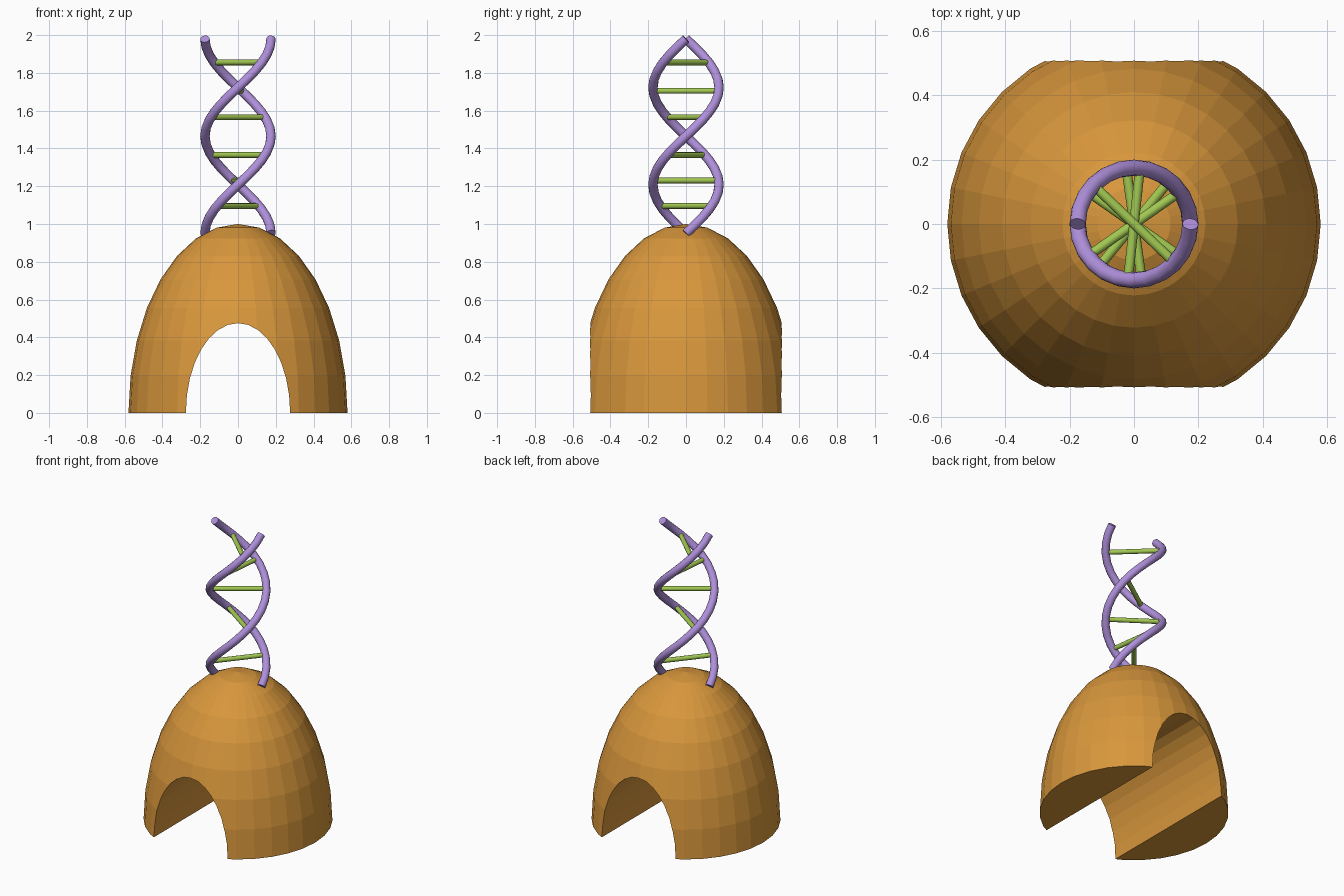
import bpy, bmesh
from math import sin, cos, tau, pi, radians
from mathutils import Vector, Matrix

if "Cube" in bpy.data.objects:
    bpy.data.objects.remove(bpy.data.objects["Cube"])

Z0, Z1, R = 0.95, 1.98, 0.175   # helix start, end and radius


def material(name, rgb):
    m = bpy.data.materials.new(name)
    m.diffuse_color = (*rgb, 1)
    m.use_nodes = True
    m.node_tree.nodes["Principled BSDF"].inputs["Base Color"].default_value = m.diffuse_color
    return m


def add_mesh(name, bm, mat=None):
    bmesh.ops.recalc_face_normals(bm, faces=bm.faces)
    me = bpy.data.meshes.new(name)
    bm.to_mesh(me)
    bm.free()
    ob = bpy.data.objects.new(name, me)
    bpy.context.collection.objects.link(ob)
    if mat:
        me.materials.append(mat)
    return ob


def activate(ob):
    bpy.ops.object.select_all(action='DESELECT')
    ob.select_set(True)
    bpy.context.view_layer.objects.active = ob


def tube(name, points, radius, mat):
    cu = bpy.data.curves.new(name, 'CURVE')
    cu.dimensions = '3D'
    cu.bevel_depth, cu.bevel_resolution, cu.use_fill_caps = radius, 4, True
    sp = cu.splines.new('POLY')
    sp.points.add(len(points) - 1)
    for p, co in zip(sp.points, points):
        p.co = (*co, 1)
    ob = bpy.data.objects.new(name, cu)
    bpy.context.collection.objects.link(ob)
    cu.materials.append(mat)
    activate(ob)
    bpy.ops.object.convert(target='MESH')
    bpy.ops.object.shade_smooth_by_angle(angle=radians(40))


def helix(z, phase=0.0):
    a = tau * (z - Z0) / (Z1 - Z0) + phase
    return Vector((R * cos(a), R * sin(a), z))


orange = material("orange", (0.69, 0.31, 0.045))
purple = material("purple", (0.43, 0.28, 0.71))
green = material("green", (0.36, 0.58, 0.085))

# Dome: upper half of a stretched faceted sphere, closed underneath
bm = bmesh.new()
bmesh.ops.create_uvsphere(bm, u_segments=32, v_segments=16, radius=1)
bmesh.ops.delete(bm, geom=[v for v in bm.verts if v.co.z < -0.01], context='VERTS')
bmesh.ops.holes_fill(bm, edges=[e for e in bm.edges if e.is_boundary], sides=0)
bmesh.ops.scale(bm, vec=(0.58, 0.58, 1.0), verts=bm.verts)
dome = add_mesh("dome", bm, orange)

# Arched tunnel cut from front to back
bm = bmesh.new()
bmesh.ops.create_cone(bm, cap_ends=True, segments=32, radius1=1, radius2=1, depth=2,
                      matrix=Matrix.Rotation(pi / 2, 4, 'X'))
bmesh.ops.scale(bm, vec=(0.276, 1, 0.475), verts=bm.verts)
cutter = add_mesh("tunnel_cutter", bm)
cutter.hide_render = True
mod = dome.modifiers.new("tunnel", 'BOOLEAN')
mod.operation, mod.object, mod.solver = 'DIFFERENCE', cutter, 'EXACT'
activate(dome)
bpy.ops.object.modifier_apply(modifier=mod.name)
bpy.data.objects.remove(cutter)

# Two helix strands, one full turn each
N = 24
for i in range(2):
    tube(f"strand_{i + 1}", [helix(Z0 + (Z1 - Z0) * k / N, pi * i) for k in range(N + 1)],
         0.025, purple)

# Rungs joining the strands
for i, z in enumerate((1.095, 1.23, 1.365, 1.565, 1.705, 1.855)):
    tube(f"rung_{i + 1}", [helix(z), helix(z, pi)], 0.015, green)
